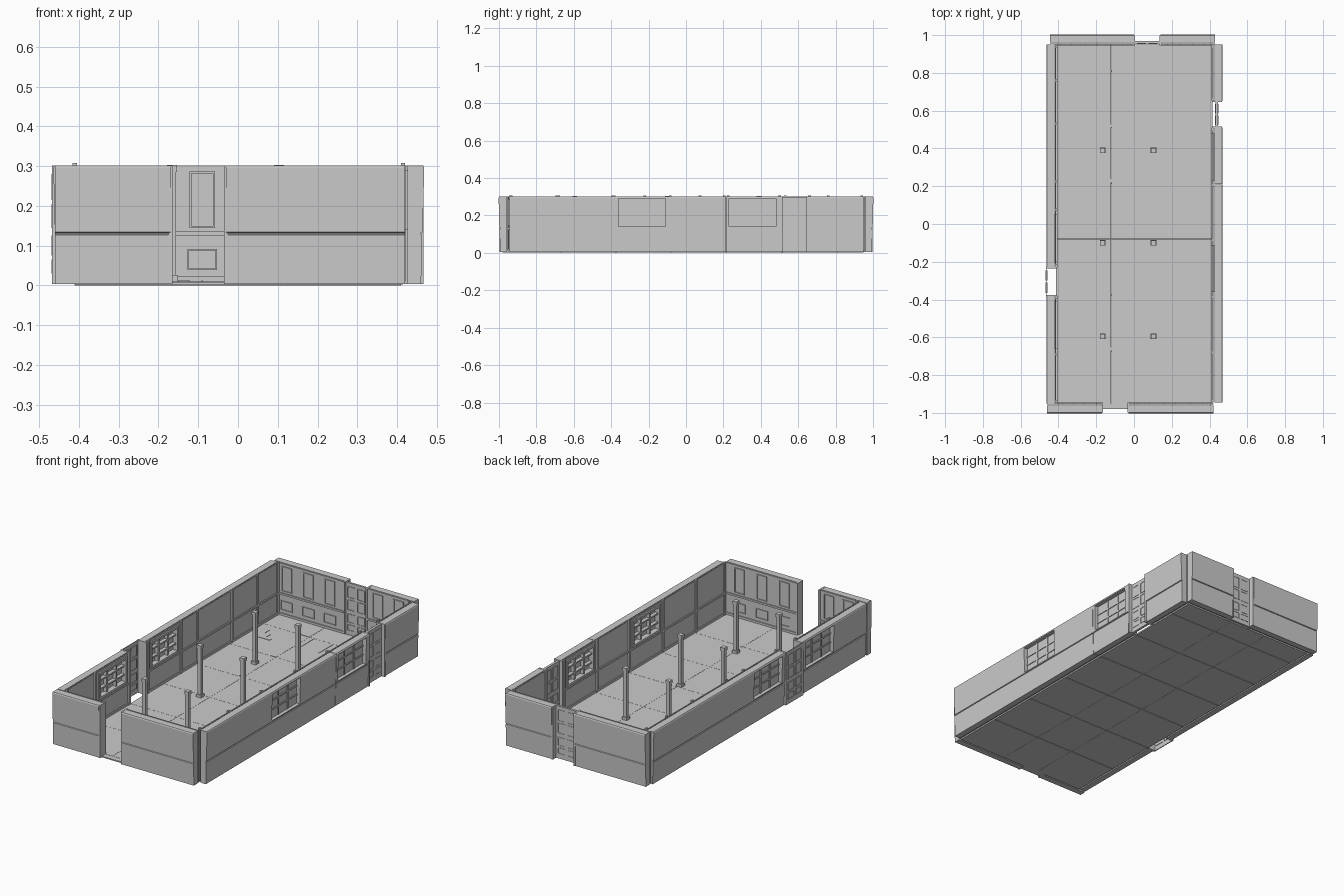
import bpy, bmesh

if "Cube" in bpy.data.objects:
    bpy.data.objects.remove(bpy.data.objects["Cube"])

parts = {}
# Wall frames: u runs along the wall, d runs outward from the room
FRAMES = {
    "left": lambda u, d, z: (-0.412 - d, u, z),
    "right": lambda u, d, z: (0.416 + d, u, z),
    "back": lambda u, d, z: (u, 0.95 + d, z),
    "front": lambda u, d, z: (u, -0.95 - d, z),
}


def prism(name, side, u0, u1, profile):
    """Extrude a (d, z) profile along a wall."""
    bm = parts.setdefault(name, bmesh.new())
    f = FRAMES[side]
    a = [bm.verts.new(f(u0, d, z)) for d, z in profile]
    b = [bm.verts.new(f(u1, d, z)) for d, z in profile]
    faces = [bm.faces.new(a), bm.faces.new(b[::-1])]
    for i in range(len(a)):
        j = (i + 1) % len(a)
        faces.append(bm.faces.new((a[i], b[i], b[j], a[j])))
    bmesh.ops.recalc_face_normals(bm, faces=faces)


def wbox(name, side, u0, u1, d0, d1, z0, z1):
    prism(name, side, u0, u1, [(d0, z0), (d1, z0), (d1, z1), (d0, z1)])


def box(name, x0, x1, y0, y1, z0, z1):
    wbox(name, "back", x0, x1, y0 - 0.95, y1 - 0.95, z0, z1)


def border(name, side, u0, u1, z0, z1, d0, d1, w):
    """Rectangular frame on a wall."""
    wbox(name, side, u0, u1, d0, d1, z0, z0 + w)
    wbox(name, side, u0, u1, d0, d1, z1 - w, z1)
    wbox(name, side, u0, u0 + w, d0, d1, z0 + w, z1 - w)
    wbox(name, side, u1 - w, u1, d0, d1, z0 + w, z1 - w)


# Wall section: flared outer shell with a groove, thin inner lining with a rail
LOWER = [(0.01, 0.004), (0.044, 0.004), (0.047, 0.127), (0.043, 0.129),
         (0.043, 0.132), (0.048, 0.134), (0.048, 0.14), (0.01, 0.14)]
FULL = LOWER[:-2] + [(0.052, 0.296), (0.049, 0.301), (0.01, 0.301)]
HEAD = [(0.01, 0.29), (0.052, 0.29), (0.052, 0.296), (0.049, 0.301), (0.01, 0.301)]


def window(side, a, b):
    n = side + "_window"
    wbox(n, side, a, b, 0.022, 0.028, 0.14, 0.29)
    border(n, side, a, b, 0.14, 0.29, -0.008, 0.022, 0.012)
    for i in (1, 2):
        u = a + (b - a) * i / 3
        z = 0.14 + 0.05 * i
        for d0, d1 in ((0.002, 0.022), (0.028, 0.032)):
            wbox(n, side, u - 0.005, u + 0.005, d0, d1, 0.14, 0.29)
            wbox(n, side, a, b, d0, d1, z - 0.004, z + 0.004)


def wall(side, a, b, windows=()):
    n, l = side + "_wall", side + "_wall_lining"
    u = a
    for w0, w1 in windows:
        prism(n, side, u, w0, FULL)
        wbox(l, side, u, w0, 0, 0.005, 0.01, 0.301)
        prism(n, side, w0, w1, LOWER)
        prism(n, side, w0, w1, HEAD)
        wbox(l, side, w0, w1, 0, 0.005, 0.01, 0.14)
        wbox(l, side, w0, w1, 0, 0.005, 0.29, 0.301)
        window(side, w0, w1)
        u = w1
    prism(n, side, u, b, FULL)
    wbox(l, side, u, b, 0, 0.005, 0.01, 0.301)
    a, b = max(a, -0.41) if side in ("front", "back") else a, b
    b = min(b, 0.415) if side in ("front", "back") else b
    wbox(side + "_rail", side, a, b, -0.006, 0, 0.126, 0.136)
    wbox(side + "_skirting", side, a, b, -0.005, 0, 0.01, 0.022)


wall("left", -0.95, -0.38, [(-0.66, -0.41)])
wall("left", -0.23, 0.95, [(-0.20, 0.05)])
wall("right", -0.945, 0.21, [(-0.36, -0.11)])
wall("right", 0.213, 0.51, [(0.23, 0.48)])
wall("right", 0.65, 0.95)
wall("front", -0.46, -0.17)
wall("front", -0.03, 0.42)
wall("back", -0.445, 0.0)
wall("back", 0.14, 0.43)

# Wall posts along the long sides
for side, ys in (("left", (-0.94, -0.69, -0.39, -0.22, 0.075, 0.225, 0.53, 0.76, 0.94)),
                 ("right", (-0.935, -0.68, -0.385, -0.085, 0.205, 0.5, 0.66, 0.94))):
    for y in ys:
        wbox(side + "_wall_post", side, y - 0.007, y + 0.007, -0.007, 0.004, 0.01, 0.308)

# Framed panels on the end walls
for side, xs in (("back", (-0.36, -0.225, -0.09, 0.21, 0.34)),
                 ("front", (-0.35, -0.23, 0.05, 0.19, 0.33))):
    for x in xs:
        n = side + "_wall_panels"
        border(n, side, x - 0.032, x + 0.032, 0.145, 0.287, -0.005, 0, 0.005)
        border(n, side, x - 0.037, x + 0.037, 0.039, 0.092, -0.004, 0, 0.004)


# Closed doors with raised panels
def door(side, a, b, d0, d1):
    n = side + "_door"
    wbox(n, side, a, b, d0, d1, 0.004, 0.3)
    m = (a + b) / 2
    for u0, u1 in ((a + 0.015, m - 0.006), (m + 0.006, b - 0.015)):
        for z0, z1 in ((0.03, 0.065), (0.075, 0.125), (0.145, 0.205), (0.215, 0.28)):
            border(n, side, u0, u1, z0, z1, d0 - 0.003, d0, 0.004)
            border(n, side, u0, u1, z0, z1, d1, d1 + 0.002, 0.004)


door("right", 0.51, 0.65, 0.016, 0.03)
door("back", 0.0, 0.14, 0.006, 0.018)
door("left", -0.38, -0.23, 0.05, 0.055)

# Door jambs at all four doorways
for side, a, b, d in (("right", 0.51, 0.65, 0.05), ("back", 0, 0.14, 0.047),
                      ("left", -0.38, -0.23, 0.055), ("front", -0.17, -0.03, 0.047)):
    for u in (a, b):
        wbox(side + "_door_jamb", side, u - 0.005, u + 0.005, -0.004, d, 0.004, 0.302)

# Floor slabs in three strips, plus front threshold
XS = (-0.412, -0.12, 0.115, 0.416)
YS = (-0.95, -0.67, -0.375, -0.08, 0.215, 0.512, 0.81, 0.95)
for x0, x1 in zip(XS, XS[1:]):
    for y0, y1 in zip(YS, YS[1:]):
        box("floor_slabs", x0, x1 - 0.001, y0, y1 - 0.001, 0.002, 0.01)
box("front_threshold", -0.17, -0.03, -0.98, -0.95, 0.002, 0.009)

# Raised floor edging and low slats at the back
for y in (-0.65, 0.24, 0.53):
    box("floor_edging", -0.15, -0.12, y - 0.02, y, 0.01, 0.012)
box("floor_edging", -0.20, -0.12, 0.808, 0.812, 0.01, 0.012)
for i in range(3):
    box("floor_patches", -0.37 + 0.035 * i, -0.335 + 0.035 * i, 0.66, 0.76 - 0.04 * i, 0.01, 0.012)
for x in (-0.09, 0.03):
    box("floor_slats", x - 0.002, x + 0.002, 0.68, 0.80, 0.01, 0.012)

# Six square columns with base and cap
for x in (-0.166, 0.103):
    for y in (-0.595, -0.10, 0.39):
        for r, z0, z1 in ((0.015, 0.01, 0.026), (0.010, 0.026, 0.285), (0.013, 0.285, 0.303)):
            box("columns", x - r, x + r, y - r, y + r, z0, z1)

# Ground sill under the slab seams
for y in YS[1:-1]:
    box("floor_sills", -0.41, 0.41, y - 0.004, y + 0.004, 0.0, 0.002)

for name, bm in parts.items():
    me = bpy.data.meshes.new(name)
    bm.to_mesh(me)
    bm.free()
    bpy.context.collection.objects.link(bpy.data.objects.new(name, me))
